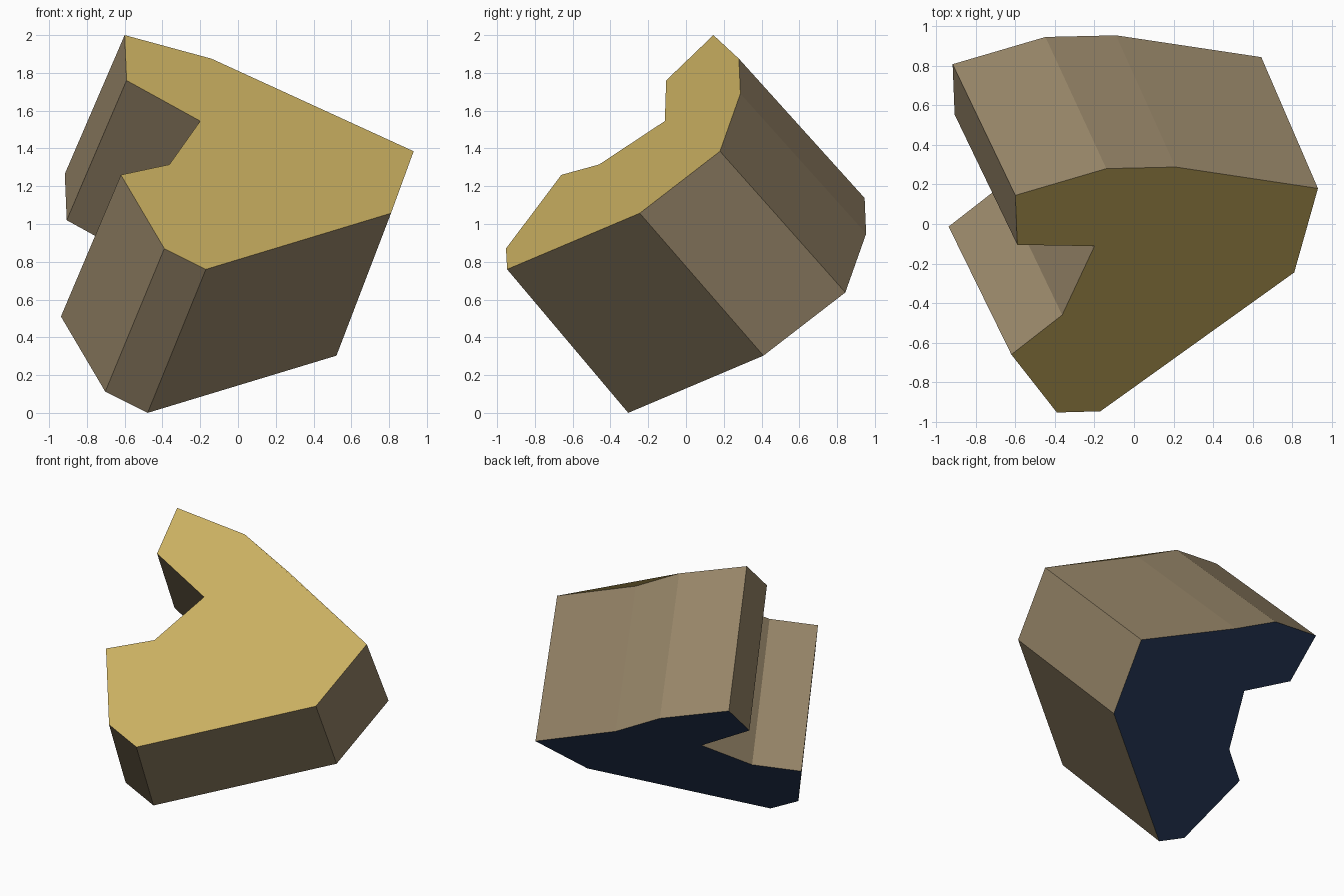
import bpy
import bmesh
from mathutils import Vector

if "Cube" in bpy.data.objects:
    bpy.data.objects.remove(bpy.data.objects["Cube"])

# Outline of the tilted front cap, clockwise from the top tip
CAP = [
    (-0.60, 0.145, 2.00), (-0.14, 0.28, 1.875), (0.21, 0.288, 1.69),
    (0.93, 0.18, 1.385), (0.81, -0.245, 1.057), (-0.17, -0.947, 0.76),
    (-0.39, -0.953, 0.87), (-0.62, -0.66, 1.26), (-0.363, -0.46, 1.315),
    (-0.20, -0.112, 1.545), (-0.59, -0.105, 1.76),
]
OFFSET = Vector((-0.305, 0.66, -0.775))  # extrusion to the rear cap
GROW = 1.02                              # rear cap is slightly larger


def material(name, color):
    mat = bpy.data.materials.new(name)
    mat.diffuse_color = (*color, 1.0)
    mat.use_nodes = True
    mat.node_tree.nodes["Principled BSDF"].inputs["Base Color"].default_value = mat.diffuse_color
    return mat


mesh = bpy.data.meshes.new("notched_block")
block = bpy.data.objects.new("notched_block", mesh)
bpy.context.collection.objects.link(block)
for mat in (material("brown sides", (0.32, 0.245, 0.145)),
            material("gold cap", (0.59, 0.43, 0.12)),
            material("navy cap", (0.023, 0.046, 0.11))):
    mesh.materials.append(mat)

bm = bmesh.new()
front = [bm.verts.new(p) for p in CAP]
rear = [bm.verts.new(Vector(p) * GROW + OFFSET) for p in CAP]

# Gold front cap and navy rear cap
bm.faces.new(front).material_index = 1
bm.faces.new(rear[::-1]).material_index = 2

# Brown side walls
for i in range(len(CAP)):
    j = (i + 1) % len(CAP)
    bm.faces.new((front[j], front[i], rear[i], rear[j]))

bmesh.ops.recalc_face_normals(bm, faces=bm.faces[:])
bm.to_mesh(mesh)
bm.free()
